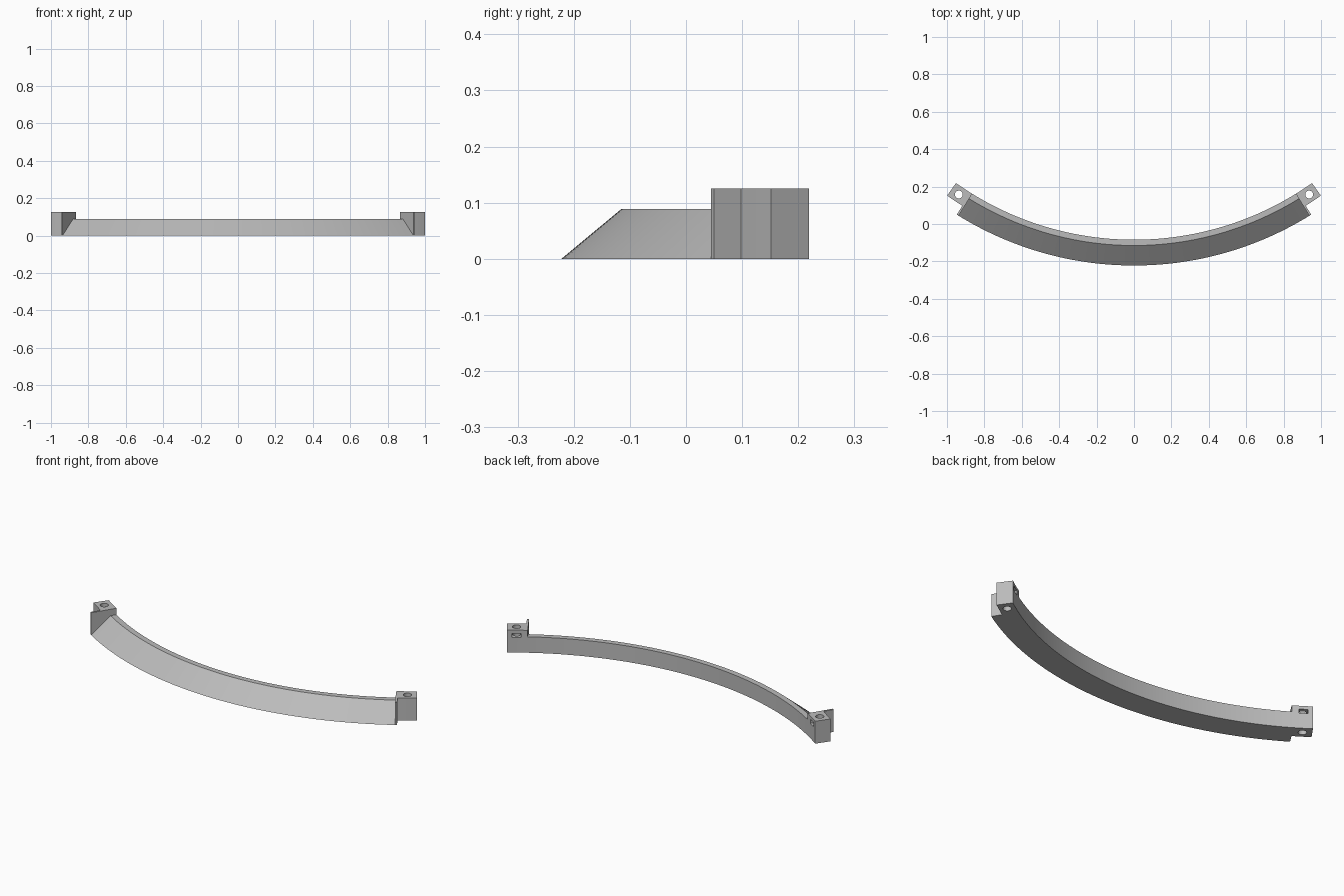
import bpy
import bmesh
from math import sin, cos, radians

cube = bpy.data.objects.get("Cube")
if cube:
    bpy.data.objects.remove(cube)

CENTRE_Y = 1.563                      # centre of the arc in plan
R_IN, R_TOP, R_OUT = 1.647, 1.678, 1.785
R_BLOCK = 1.729
BAR_H, END_H = 0.089, 0.125
A_BAR, A_PLATE, A_END = 31.7, 32.06, 35.3

grey = bpy.data.materials.new("light_grey")
grey.use_nodes = True
colour = (0.5, 0.5, 0.5, 1)
grey.diffuse_color = colour
grey.node_tree.nodes["Principled BSDF"].inputs["Base Color"].default_value = colour


def polar(r, angle, z=0):
    a = radians(angle)
    return (r * sin(a), CENTRE_Y - r * cos(a), z)


def sweep(name, profile, start, end, steps):
    """Sweep a closed (radius, height) profile around the arc centre."""
    bm = bmesh.new()
    rings = []
    for i in range(steps + 1):
        angle = start + (end - start) * i / steps
        rings.append([bm.verts.new(polar(r, angle, z)) for r, z in profile])
    n = len(profile)
    for a, b in zip(rings, rings[1:]):
        for j in range(n):
            k = (j + 1) % n
            bm.faces.new((a[j], a[k], b[k], b[j]))
    bm.faces.new(rings[0])
    bm.faces.new(rings[-1])
    bmesh.ops.recalc_face_normals(bm, faces=bm.faces)
    mesh = bpy.data.meshes.new(name)
    bm.to_mesh(mesh)
    bm.free()
    mesh.materials.append(grey)
    obj = bpy.data.objects.new(name, mesh)
    bpy.context.collection.objects.link(obj)
    return obj


def select(obj):
    bpy.ops.object.select_all(action='DESELECT')
    obj.select_set(True)
    bpy.context.view_layer.objects.active = obj


def cut(obj, cutter):
    cutter.hide_render = True
    select(obj)
    mod = obj.modifiers.new("cut", 'BOOLEAN')
    mod.operation = 'DIFFERENCE'
    mod.solver = 'EXACT'
    mod.object = cutter
    bpy.ops.object.modifier_apply(modifier=mod.name)
    bpy.data.objects.remove(cutter)


def smooth(obj):
    select(obj)
    bpy.ops.object.shade_smooth_by_angle(angle=radians(30))


def rectangle(r0, r1, height):
    return [(r0, 0), (r1, 0), (r1, height), (r0, height)]


# Curved bar with a sloping front
bar_profile = [(R_IN, 0), (R_OUT, 0), (R_TOP, BAR_H), (R_IN, BAR_H)]
smooth(sweep("curved_bar", bar_profile, -A_BAR, A_BAR, 72))

for side, label in ((1, "left"), (-1, "right")):
    # Thin end wall closing the bar
    sweep(label + "_end_plate", rectangle(R_IN, R_OUT, END_H),
          side * A_BAR, side * A_PLATE, 1)

    # Mounting block
    block = sweep(label + "_mounting_block", rectangle(R_IN, R_BLOCK, END_H),
                  side * A_PLATE, side * A_END, 4)
    middle = side * (A_PLATE + A_END) / 2

    # Vertical bolt hole
    bpy.ops.mesh.primitive_cylinder_add(vertices=32, radius=0.021, depth=0.4,
                                        location=polar(1.689, middle, 0.06))
    cut(block, bpy.context.object)

    # Nut slot opening on the inner face
    bpy.ops.mesh.primitive_cube_add(size=1, location=polar(1.66, middle, 0.095),
                                    rotation=(0, 0, radians(middle)))
    slot = bpy.context.object
    slot.scale = (0.045, 0.11, 0.024)
    cut(block, slot)
    smooth(block)
